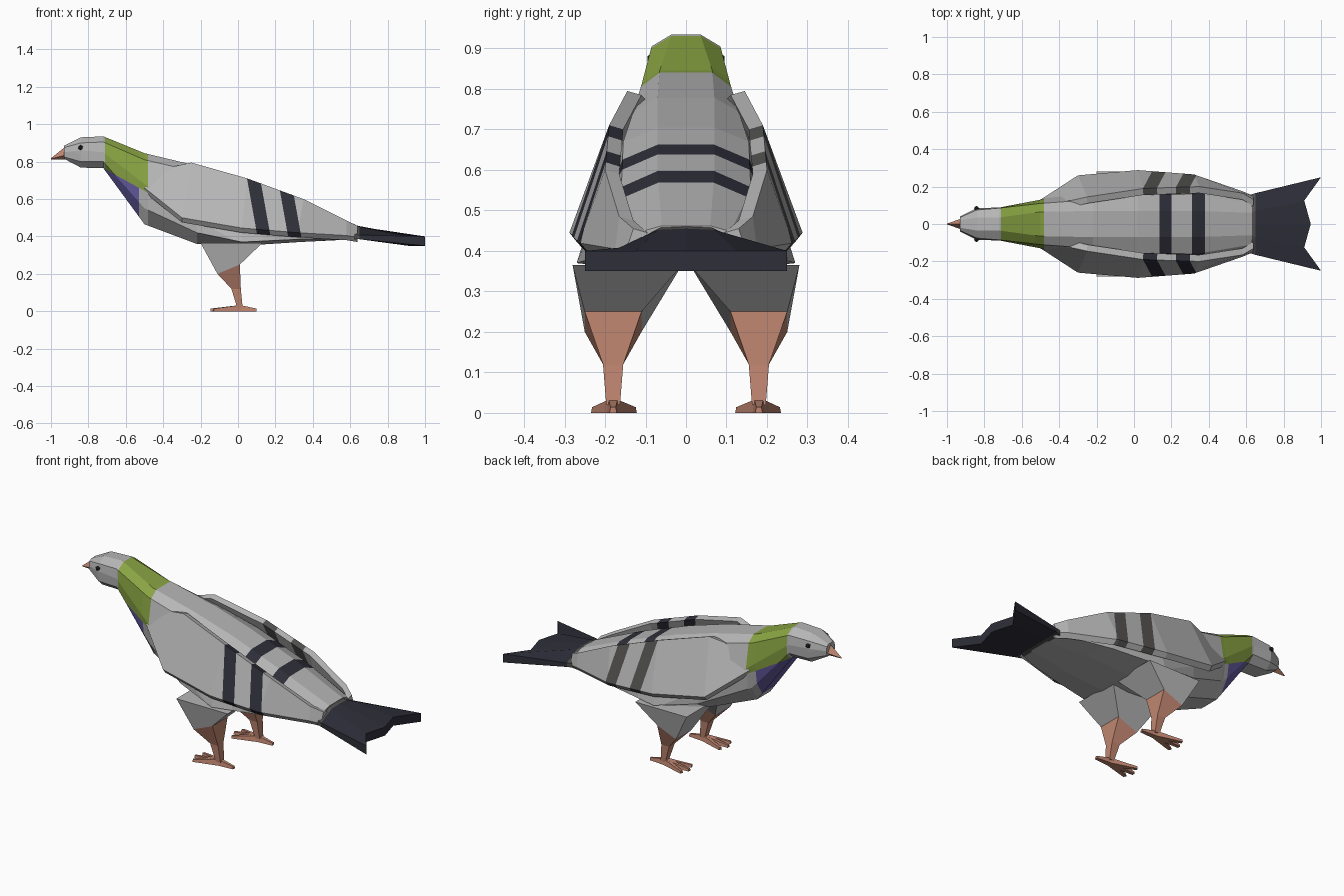
import bpy, bmesh, math
from mathutils import Vector

if "Cube" in bpy.data.objects:
    bpy.data.objects.remove(bpy.data.objects["Cube"])

# Colours
COLOURS = {
    "grey": (0.47, 0.47, 0.47), "green": (0.25, 0.37, 0.055),
    "purple": (0.13, 0.105, 0.36), "dark": (0.028, 0.028, 0.042),
    "slate": (0.085, 0.083, 0.08), "orange": (0.52, 0.235, 0.16),
    "eye": (0.02, 0.025, 0.025),
}
MATS = {}
for key, rgb in COLOURS.items():
    MATS[key] = bpy.data.materials.new(key)
    MATS[key].diffuse_color = (*rgb, 1)


def finish(name, bm, mats, rule=None):
    """Turn a bmesh into a flat shaded object, coloured by a rule."""
    bmesh.ops.recalc_face_normals(bm, faces=bm.faces)
    if rule:
        for f in bm.faces:
            f.material_index = mats.index(rule(f.calc_center_median()))
    me = bpy.data.meshes.new(name)
    bm.to_mesh(me)
    bm.free()
    for m in mats:
        me.materials.append(MATS[m])
    ob = bpy.data.objects.new(name, me)
    bpy.context.collection.objects.link(ob)
    return ob


def loft(rings):
    """Skin closed rings of equal length and cap both ends."""
    bm = bmesh.new()
    vs = [[bm.verts.new(p) for p in r] for r in rings]
    n = len(vs[0])
    for a, b in zip(vs, vs[1:]):
        for i in range(n):
            j = (i + 1) % n
            bm.faces.new((a[i], a[j], b[j], b[i]))
    bm.faces.new(vs[0])
    bm.faces.new(vs[-1])
    return bm


def cut(bm, point, normal):
    bmesh.ops.bisect_plane(bm, geom=bm.verts[:] + bm.edges[:] + bm.faces[:],
                           plane_co=point, plane_no=normal)


# Body, neck and head: half cross-sections from top to bottom
SECTIONS = [
    (-0.93, [(.02, .885), (.035, .875), (.04, .85), (.035, .825), (.02, .815)]),
    (-0.84, [(.035, .93), (.075, .90), (.085, .86), (.08, .80), (.045, .768)]),
    (-0.72, [(.035, .935), (.085, .905), (.088, .85), (.085, .80), (.045, .765)]),
    (-0.50, [(.065, .845), (.11, .81), (.13, .68), (.11, .55), (.06, .465)]),
    (-0.22, [(.07, .778), (.13, .745), (.21, .50), (.21, .42), (.10, .36)]),
    (0.02, [(.07, .705), (.155, .67), (.245, .45), (.27, .37), (.10, .35)]),
    (0.33, [(.07, .59), (.16, .55), (.23, .43), (.22, .385), (.10, .37)]),
    (0.63, [(.06, .462), (.11, .448), (.15, .415), (.15, .39), (.06, .385)]),
]
rings = [[(x, y, z) for y, z in half] + [(x, -y, z) for y, z in reversed(half)]
         for x, half in SECTIONS]
body = loft(rings)
for x in (-.71, -.53, -.48, .135, .20, .31, .38):
    cut(body, (x, 0, 0), (1, 0, 0))
cut(body, (-.72, 0, .765), (.105, 0, .19))


def body_colour(c):
    above = (c.x + .72) * .105 + (c.z - .765) * .19 > 0
    if -.71 < c.x < -.48 and above:
        return "green"
    if -.72 < c.x < -.53 and not above:
        return "purple"
    if (.135 < c.x < .20 or .31 < c.x < .38) and c.z > .48:
        return "dark"
    return "grey"


finish("body", body, ["grey", "green", "purple", "dark"], body_colour)

# Tail: arched root widening to a flat notched fan
root = [(-.155, .41), (-.06, .46), (0, .463), (.06, .46), (.155, .41)]
tips = [(1.0, -.25), (.91, -.125), (.945, 0), (.91, .125), (1.0, .25)]
mid = [(-.165, .408), (-.07, .452), (0, .455), (.07, .452), (.165, .408)]
tail_rings = [[(x, y, z) for y, z in prof] + [(x, y, .385) for y, z in reversed(prof)]
              for x, prof in ((.62, root), (.65, mid))]
tail_rings.append([(x, y, .40) for x, y in tips] + [(x, y, .35) for x, y in reversed(tips)])
finish("tail", loft(tail_rings), ["dark", "slate"],
       lambda c: "slate" if c.x < .65 else "dark")

# Beak: four sided wedge, hooked low
beak = loft([[(-.92, -.03, .835), (-.92, 0, .882), (-.92, .03, .835), (-.92, 0, .81)],
             [(-1, -.002, .815), (-1, 0, .818), (-1, .002, .815), (-1, 0, .812)]])
finish("beak", beak, ["orange"])

# Wing stations: upper outer edge, lower outer edge
WING = [
    ((-.34, .125, .775), (-.50, .13, .66)),
    ((-.25, .145, .795), (-.30, .26, .50)),
    ((.05, .19, .71), (.02, .288, .445)),
    ((.35, .20, .60), (.32, .265, .42)),
    ((.58, .165, .485), (.58, .175, .405)),
    ((.64, .13, .455), (.64, .15, .395)),
]
BARS = ((.176, .246), (.34, .41))


def bar_colour(stripe):
    def rule(c):
        t = c.x + .18 * c.z
        return stripe if any(a < t < b for a, b in BARS) else "grey"
    return rule


def prism(s, slices):
    """Loft four-cornered slices (x0, x1, y0, y1, z at x0, z at x1)."""
    return loft([[(x0, s * y0, z0), (x1, s * y0, z1), (x1, s * y1, z1), (x0, s * y1, z0)]
                 for x0, x1, y0, y1, z0, z1 in slices])


for side, s in (("right", -1), ("left", 1)):
    # Wing with two slanted bars
    wing = loft([[(t[0], s * t[1], t[2]), (b[0], s * b[1], b[2]),
                  (b[0], s * (b[1] - .02), b[2] - .025),
                  (t[0], s * (t[1] - .035), t[2] - .01)] for t, b in WING])
    for bar in BARS:
        for d in bar:
            cut(wing, (d, 0, 0), (1, 0, .18))
    stripe = "dark" if s < 0 else "slate"
    finish(side + "_wing", wing, ["grey", stripe], bar_colour(stripe))

    # Thigh and shank
    finish(side + "_thigh", prism(s, [(-.20, .13, .01, .28, .365, .365),
                                      (-.11, .01, .11, .25, .20, .25)]), ["grey"])
    finish(side + "_shank", prism(s, [(-.11, .01, .11, .25, .20, .25),
                                      (-.035, .015, .155, .205, .12, .12),
                                      (-.005, .025, .163, .197, .02, .02)]), ["orange"])

    # Toes: three forward, one back
    for i, (tx, ty) in enumerate([(-.13, .13), (-.148, .18), (-.13, .226), (.10, .18)]):
        a, b = Vector((.01, .18, 0)), Vector((tx, ty, 0))
        n = Vector((-(b - a).y, (b - a).x, 0)).normalized()
        toe = loft([[(q.x, s * q.y, z) for q, z in
                     ((p + n * w, 0), (p - n * w, 0), (p - n * w * .7, h), (p + n * w * .7, h))]
                    for p, w, h in ((a, .016, .033), (b, .009, .014))])
        finish(f"{side}_toe_{i + 1}", toe, ["orange"])

    # Eye
    eye = bmesh.new()
    bmesh.ops.create_icosphere(eye, subdivisions=1, radius=.014)
    bmesh.ops.translate(eye, verts=eye.verts, vec=(-.842, s * .083, .875))
    finish(side + "_eye", eye, ["eye"])

for m in bpy.data.materials:
    if m.users and not m.is_grease_pencil:
        m.use_nodes = True
        m.node_tree.nodes["Principled BSDF"].inputs["Base Color"].default_value = m.diffuse_color
